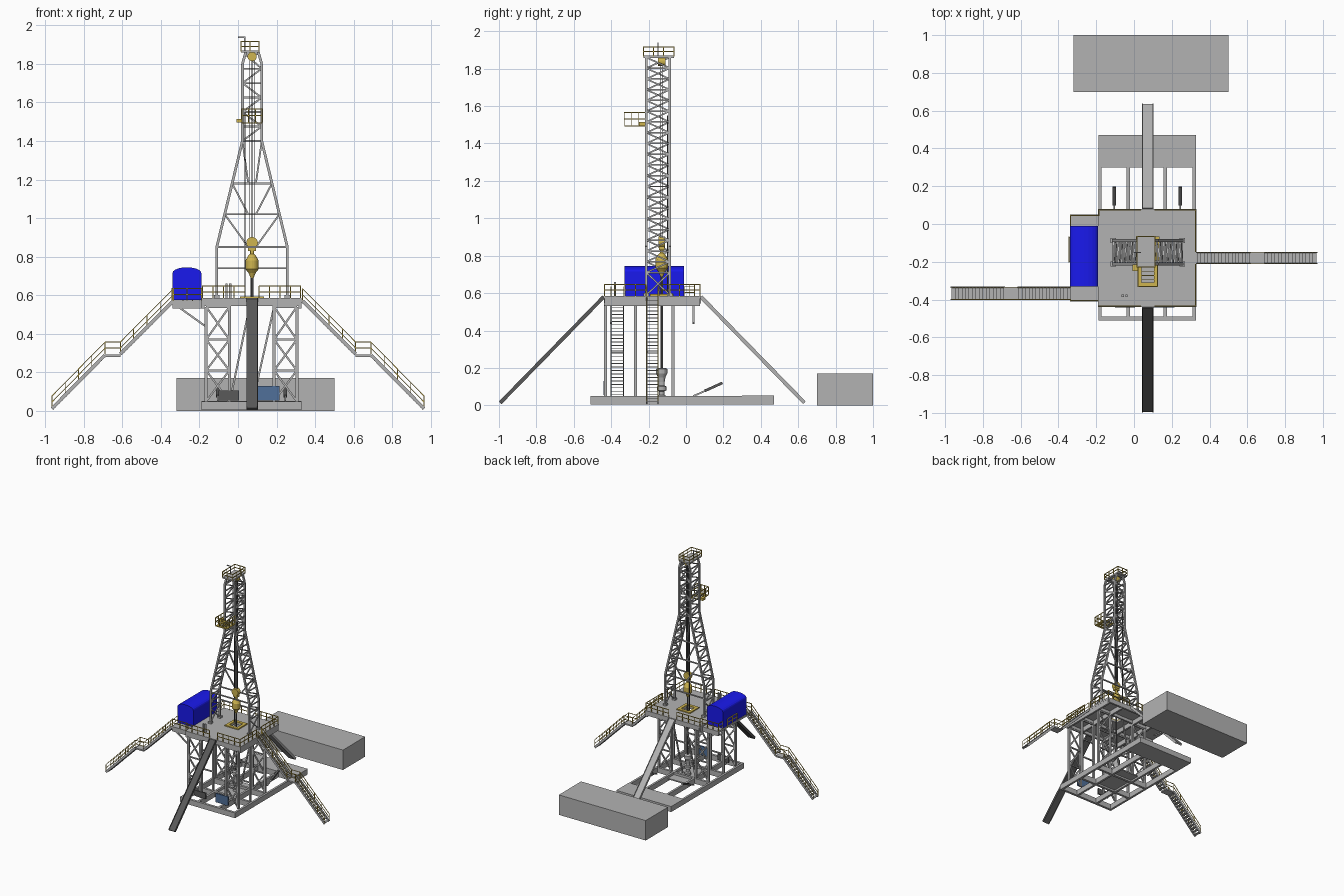
import bpy, bmesh, math
from mathutils import Vector, Matrix

if "Cube" in bpy.data.objects:
    bpy.data.objects.remove(bpy.data.objects["Cube"])

CX, CY = 0.073, -0.13          # well centre


def mat(name, rgb):
    m = bpy.data.materials.new(name)
    m.diffuse_color = (*rgb, 1)
    m.use_nodes = True
    m.node_tree.nodes["Principled BSDF"].inputs["Base Color"].default_value = m.diffuse_color
    return m


YEL = mat("yellow_paint", (0.62, 0.46, 0.08))
BLUE = mat("blue_paint", (0.01, 0.01, 0.85))
STEEL = mat("steel_blue", (0.08, 0.16, 0.32))
DARK = mat("dark_steel", (0.1, 0.1, 0.1))
GREY = mat("grey_steel", (0.45, 0.45, 0.45))


def finish(name, bm, m=None):
    bmesh.ops.recalc_face_normals(bm, faces=bm.faces)
    me = bpy.data.meshes.new(name)
    bm.to_mesh(me)
    bm.free()
    ob = bpy.data.objects.new(name, me)
    bpy.context.collection.objects.link(ob)
    me.materials.append(m or GREY)
    return ob


def boxes(name, items, m=None):
    """items: (x0, x1, y0, y1, z0, z1)"""
    bm = bmesh.new()
    for a, b, c, d, e, f in items:
        M = Matrix.Translation(((a + b) / 2, (c + d) / 2, (e + f) / 2)) @ Matrix.Diagonal((b - a, d - c, f - e, 1))
        bmesh.ops.create_cube(bm, size=1, matrix=M)
    return finish(name, bm, m)


def beams(name, segs, w, h=None, m=None):
    """square bars between point pairs; w is horizontal width, h is depth"""
    bm = bmesh.new()
    for a, b in segs:
        a, b = Vector(a), Vector(b)
        d = (b - a).normalized()
        s = d.cross((0, 0, 1))
        s = s.normalized() if s.length > 1e-4 else Vector((1, 0, 0))
        u = s.cross(d)
        R = Matrix((s, u, d)).transposed().to_4x4()
        M = Matrix.Translation((a + b) / 2) @ R @ Matrix.Diagonal((w, h or w, (b - a).length, 1))
        bmesh.ops.create_cube(bm, size=1, matrix=M)
    return finish(name, bm, m)


def lathe(name, c, prof, m=None, n=16):
    """stacked rings: prof is (radius, z) pairs"""
    bm = bmesh.new()
    rings = [[bm.verts.new((c[0] + r * math.cos(2 * math.pi * i / n), c[1] + r * math.sin(2 * math.pi * i / n), z))
              for i in range(n)] for r, z in prof]
    for p, q in zip(rings, rings[1:]):
        for i in range(n):
            bm.faces.new((p[i], p[(i + 1) % n], q[(i + 1) % n], q[i]))
    bm.faces.new(rings[0])
    bm.faces.new(rings[-1])
    return finish(name, bm, m)


def rail_segs(paths, h=0.062, step=0.06):
    segs = []
    for path in paths:
        for a, b in zip(path, path[1:]):
            a, b = Vector(a), Vector(b)
            for k in (h, h * 0.5):
                segs.append((a + Vector((0, 0, k)), b + Vector((0, 0, k))))
            n = max(1, round((b - a).length / step))
            for i in range(n + 1):
                p = a.lerp(b, i / n)
                segs.append((p, p + Vector((0, 0, h))))
    return segs


def rails(name, paths, w=0.005, **k):
    return beams(name, rail_segs(paths, **k), w, None, YEL)


def frame(x0, x1, y0, y1, z0, z1, hx0, hx1, hy0, hy1):
    """four slabs around a rectangular hole"""
    return [(x0, hx0, y0, y1, z0, z1), (hx1, x1, y0, y1, z0, z1),
            (hx0, hx1, y0, hy0, z0, z1), (hx0, hx1, hy1, y1, z0, z1)]


# mud tank and skid base
boxes("mud_tank", [(-0.32, 0.50, 0.70, 1.0, 0, 0.17)])
boxes("base_skid", [(x - 0.009, x + 0.009, -0.51, 0.32, 0.005, 0.05) for x in (-0.18, -0.03, 0.165, 0.32)]
      + [(-0.189, 0.329, y - 0.01, y + 0.01, 0.005, 0.05) for y in (-0.50, -0.27, -0.07)])
boxes("base_deck", [(-0.189, 0.329, 0.30, 0.47, 0.005, 0.052)])
boxes("cellar_plate", frame(-0.03, 0.165, -0.27, 0.02, 0.02, 0.03, 0.053, 0.093, -0.15, -0.11))

# substructure posts and bracing
posts, brace = [], []
PX, LV = ((-0.165, -0.045), (0.187, 0.305)), (0.05, 0.21, 0.37, 0.54)
for y in (-0.43, -0.27, -0.07):
    for p, q in PX:
        posts += [((p, y, 0.05), (p, y, 0.54)), ((q, y, 0.05), (q, y, 0.54))]
        for a, b in zip(LV, LV[1:]):
            if y != -0.27:
                brace += [((p, y, a), (q, y, b)), ((q, y, a), (p, y, b))]
            brace.append(((p, y, b), (q, y, b)))
brace += [((-0.04, -0.07, 0.06), (0.06, -0.07, 0.54)), ((0.08, -0.07, 0.06), (0.187, -0.07, 0.54))]
beams("substructure_posts", posts, 0.016)
beams("substructure_braces", brace, 0.01)

# drill floor with rotary opening, and the cabin platform
boxes("drill_floor", frame(-0.19, 0.33, -0.44, 0.08, 0.57, 0.585, 0.035, 0.111, -0.168, -0.092))
boxes("floor_beams", [(x - 0.008, x + 0.008, -0.435, 0.075, 0.53, 0.57) for x in (-0.181, -0.045, 0.187, 0.321)]
      + [(-0.18, 0.32, y - 0.008, y + 0.008, 0.545, 0.57) for y in (-0.43, -0.27, -0.07, 0.072)])
boxes("cabin_platform", [(-0.34, -0.19, -0.41, 0.05, 0.555, 0.572), (-0.345, -0.335, -0.2, -0.07, 0.56, 0.575)]
      + [(-0.34, -0.19, y - 0.007, y + 0.007, 0.53, 0.555) for y in (-0.40, -0.18, 0.04)])
beams("platform_brackets", [((-0.31, y, 0.54), (-0.17, y, 0.44)) for y in (-0.40, 0.04)], 0.01)
boxes("rotary_table", frame(0.01, 0.136, -0.193, -0.067, 0.585, 0.594, 0.035, 0.111, -0.168, -0.092), YEL)

# doghouse cabin with arched roof
bm = bmesh.new()
prof = [(-0.34, 0.575), (-0.19, 0.575)] + [
    (-0.265 + 0.075 * math.cos(t), 0.715 + 0.03 * math.sin(t)) for t in [math.pi * i / 10 for i in range(11)]]
f = bm.faces.new([bm.verts.new((x, -0.33, z)) for x, z in prof])
r = bmesh.ops.extrude_face_region(bm, geom=[f])
bmesh.ops.translate(bm, vec=(0, 0.32, 0), verts=[v for v in r["geom"] if isinstance(v, bmesh.types.BMVert)])
finish("doghouse", bm, BLUE)

# handrails on the floor
Z = 0.585
rails("floor_handrails", [
    [(-0.185, -0.435, Z), (0.035, -0.435, Z)], [(0.11, -0.435, Z), (0.325, -0.435, Z), (0.325, -0.215, Z)],
    [(0.325, -0.145, Z), (0.325, 0.075, Z), (0.11, 0.075, Z)],
    [(0.035, 0.075, Z), (-0.185, 0.075, Z), (-0.185, 0.045, Z)],
    [(-0.185, 0.045, 0.572), (-0.337, 0.045, 0.572), (-0.337, -0.01, 0.572)],
    [(-0.343, -0.07, 0.572), (-0.343, -0.2, 0.572)], [(-0.337, -0.405, 0.572), (-0.19, -0.405, 0.572)]])
beams("floor_pipes", [((x, -0.38, 0.58), (x, -0.38, 0.66)) for x in (-0.06, -0.04)], 0.012)

# pipe ramps with raised lips
for nm, y0, y1, m in (("front", -0.44, -0.992, DARK), ("back", 0.08, 0.632, None)):
    a, b = Vector((CX, y0, 0.577)), Vector((CX, y1, 0.012))
    beams(nm + "_ramp", [(a, b)], 0.058, 0.012, m)
    beams(nm + "_ramp_lips", [(a + Vector((s * 0.028, 0, 0.003)), b + Vector((s * 0.028, 0, 0.003)))
                              for s in (-1, 1)], 0.004, 0.02, m)

# two staircases, each with two flights and a landing
for nm, s, y0, y1 in (("left", -1, -0.40, -0.335), ("right", 1, -0.21, -0.15)):
    treads, strs, paths = [], [], []
    for xa, za, xb, zb in ((0.335, 0.57, 0.61, 0.295), (0.69, 0.29, 0.965, 0.012)):
        for i in range(15):
            t = (i + 0.5) / 15
            x, z = s * (xa + (xb - xa) * t), za + (zb - za) * t
            treads.append((x - 0.011, x + 0.011, y0, y1, z - 0.004, z))
        strs += [((s * xa, y, za), (s * xb, y, zb)) for y in (y0, y1)]
    treads.append((min(s * 0.61, s * 0.69), max(s * 0.61, s * 0.69), y0, y1, 0.28, 0.292))
    for y in (y0, y1):
        paths.append([(s * 0.335, y, 0.572), (s * 0.61, y, 0.295), (s * 0.69, y, 0.295), (s * 0.965, y, 0.015)])
    boxes(nm + "_stair_treads", treads)
    beams(nm + "_stair_stringers", strs, 0.006, 0.018)
    rails(nm + "_stair_rails", paths, w=0.004, step=0.1)


# mast: two ladder legs tapering to a narrow top, braced across the back
def half(z):
    pts = [(0.58, 0.183), (0.85, 0.183), (1.4, 0.05), (1.8, 0.05), (1.87, 0.03)]
    for (a, p), (b, q) in zip(pts, pts[1:]):
        if z <= b:
            return p + (q - p) * (z - a) / (b - a)
    return pts[-1][1]


def P(s, y, z):
    return (CX + s * half(z), y, z)


YF, YB = -0.212, -0.087
chords, lace, back = [], [], []
for s in (-1, 1):
    for y in (YF, YB):
        chords += [(P(s, y, a), P(s, y, b)) for a, b in ((0.585, 0.85), (0.85, 1.4), (1.4, 1.8), (1.8, 1.865))]
    lace += [(P(s, YF, 0.59), P(s, YB, 0.71)), (P(s, YB, 0.59), P(s, YF, 0.71))]
    n = 20
    for i in range(n):
        a, b = 0.71 + 1.15 * i / n, 0.71 + 1.15 * (i + 1) / n
        y, w = (YF, YB) if (i % 2 == 0) == (s > 0) else (YB, YF)
        lace += [(P(s, YF, a), P(s, YB, a)), (P(s, y, a), P(s, w, b))]
    for a, b in ((0.85, 1.02), (1.02, 1.18), (1.18, 1.4)):
        back.append(((CX + s * 0.02, YB, a), P(s, YB, b)))
back += [(P(-1, YB, z), P(1, YB, z)) for z in (0.74, 0.85, 1.02, 1.18, 1.4)]
back.append((P(-1, YF, 0.85), P(1, YF, 0.85)))
for i in range(6):
    a, b = 1.4 + i * 0.075, 1.475 + i * 0.075
    s = 1 if i % 2 else -1
    back += [(P(-1, YB, b), P(1, YB, b)), (P(s, YB, a), P(-s, YB, b))]
beams("mast_chords", chords, 0.014)
beams("mast_lacing", lace, 0.008)
beams("mast_back_braces", back, 0.009)
boxes("mast_feet", [(CX + s * 0.183 - 0.014, CX + s * 0.183 + 0.014, y - 0.014, y + 0.014, 0.585, 0.6)
                    for s in (-1, 1) for y in (YF, YB)])

# crown platform, rails and gin pole
boxes("crown_platform", [(0.015, 0.11, -0.228, -0.065, 1.858, 1.87)])
rails("crown_rails", [[(0.015, -0.228, 1.865), (0.11, -0.228, 1.865), (0.11, -0.065, 1.865),
                       (0.015, -0.065, 1.865), (0.015, -0.228, 1.865)]], h=0.052, step=0.05)
beams("gin_pole", [((0.035, -0.15, 1.87), (0.035, -0.15, 1.94)), ((0.038, -0.15, 1.938), (0.0, -0.15, 1.938))], 0.006)

# racking board
boxes("racking_board", frame(0.02, 0.125, -0.33, -0.215, 1.49, 1.497, 0.04, 0.105, -0.31, -0.225)
      + [(-0.008, 0.02, -0.25, -0.215, 1.495, 1.515)]
      + [(0.04, 0.105, y, y + 0.004, 1.49, 1.497) for y in (-0.295, -0.275, -0.255)], YEL)
rails("racking_board_rails", [[(0.02, -0.218, 1.497), (0.02, -0.33, 1.497), (0.125, -0.33, 1.497),
                               (0.125, -0.218, 1.497)]], h=0.068, step=0.04)

# hoisting gear
beams("hoist_lines", [((CX + d, CY + e, 0.88), (CX + d, CY + e, 1.84)) for d in (-0.012, -0.004, 0.004, 0.012)
                      for e in (-0.004, 0.004)], 0.003, None, DARK)
beams("standpipe", [((0.036, -0.1, 0.59), (0.036, -0.1, 1.55))], 0.005, None, DARK)


def sheave(name, z, r, w):
    bm = bmesh.new()
    M = Matrix.Translation((CX, CY, z)) @ Matrix.Rotation(math.pi / 2, 4, 'X')
    bmesh.ops.create_cone(bm, cap_ends=True, segments=20, radius1=r, radius2=r, depth=w, matrix=M)
    return finish(name, bm, YEL)


sheave("crown_block", 1.838, 0.024, 0.04)
sheave("travelling_block", 0.872, 0.03, 0.036)
boxes("block_frame", [(CX - 0.02, CX + 0.02, CY - 0.015, CY + 0.015, 0.83, 0.87)], YEL)
lathe("hook_and_swivel", (CX, CY), [(0.008, 0.69), (0.018, 0.715), (0.034, 0.735), (0.034, 0.78),
                                    (0.02, 0.805), (0.01, 0.815), (0.01, 0.835)], YEL)
lathe("kelly", (CX, CY), [(0.007, 0.2), (0.007, 0.7)], DARK, 6)

# blowout preventer stack
bop = lathe("blowout_preventer", (CX, CY), [
    (0.026, 0.02), (0.026, 0.05), (0.014, 0.055), (0.014, 0.075), (0.026, 0.08), (0.026, 0.1), (0.016, 0.105),
    (0.016, 0.125), (0.02, 0.15), (0.03, 0.17), (0.03, 0.195), (0.02, 0.2)])

# raising cylinders and control panels
for nm, x in (("left", -0.105), ("right", 0.245)):
    beams(nm + "_raising_rod", [((x, 0.04, 0.05), (x, 0.12, 0.085))], 0.009)
    beams(nm + "_raising_cylinder", [((x, 0.1, 0.077), (x, 0.195, 0.12))], 0.018, 0.014, DARK)
boxes("blue_panel", [(0.098, 0.215, -0.442, -0.43, 0.055, 0.13)], STEEL)
boxes("grey_panel", [(-0.1, 0.005, -0.442, -0.43, 0.055, 0.105)], DARK)
